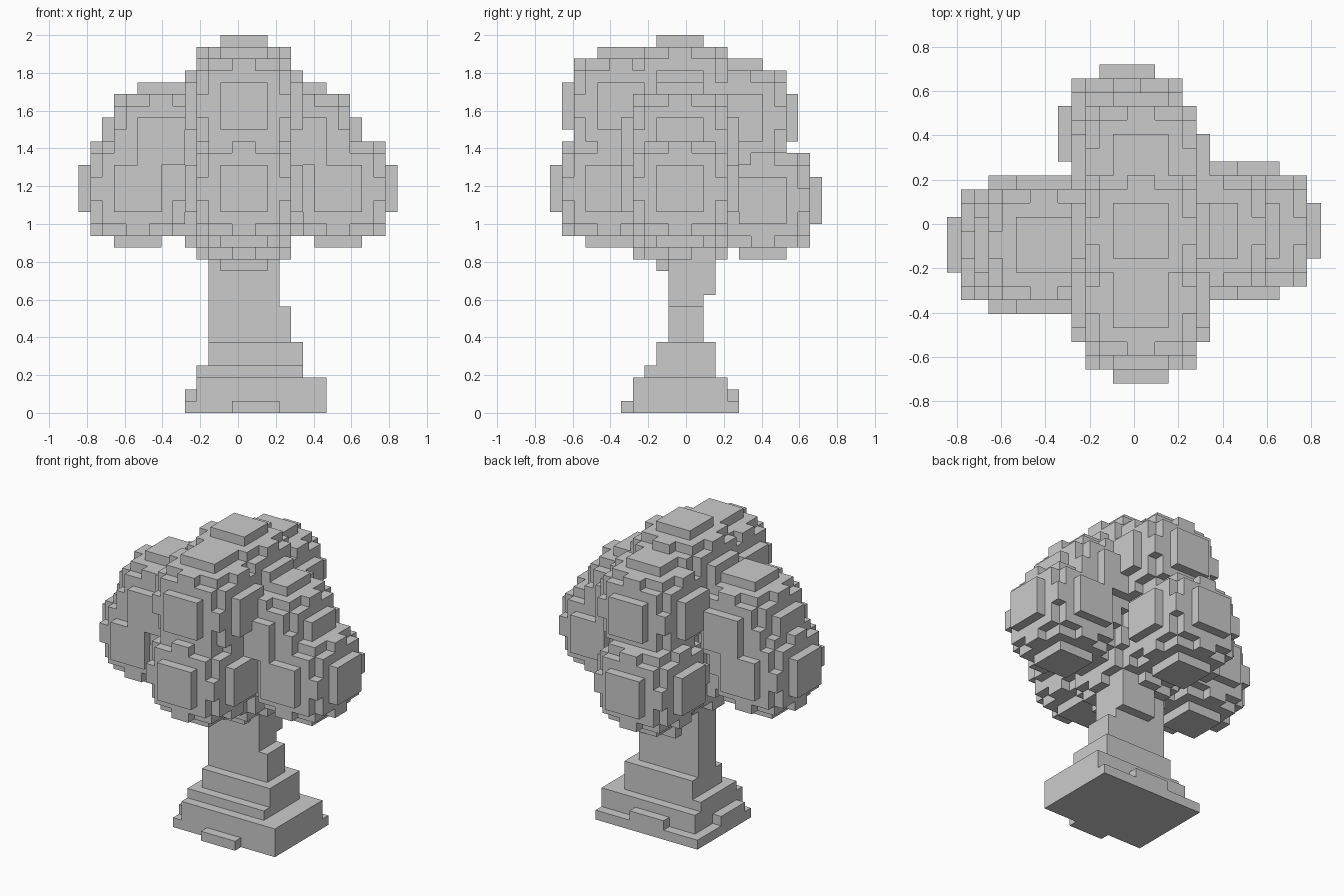
import bpy, bmesh
from math import pi

if "Cube" in bpy.data.objects:
    bpy.data.objects.remove(bpy.data.objects["Cube"])

U = 1 / 16          # block size
R = 5               # leaf ball radius in blocks


def box(x0, x1, y0, y1, z0, z1):
    """Blocks filling a box; x and y limits are half-integers, z limits whole."""
    return {(x, y, z)
            for x in range(int(x0 + 0.5), int(x1 + 0.5))
            for y in range(int(y0 + 0.5), int(y1 + 0.5))
            for z in range(z0, z1)}


def ball(cx, cy, cz):
    """Blocks whose centres lie inside a ball."""
    cells = box(cx - R, cx + R, cy - R, cy + R, cz - R, cz + R)
    return {(x, y, z) for x, y, z in cells
            if (x - cx) ** 2 + (y - cy) ** 2 + (z + 0.5 - cz) ** 2 <= R * R}


def build(name, cells, solid):
    """Skin a block set, leaving out faces buried against any solid block."""
    bm = bmesh.new()
    verts = {}

    def vert(p):
        if p not in verts:
            verts[p] = bm.verts.new(((p[0] - 0.5) * U, (p[1] - 0.5) * U, p[2] * U))
        return verts[p]

    for c in sorted(cells):
        for axis in range(3):
            for side in (0, 1):
                n = list(c)
                n[axis] += 2 * side - 1
                if tuple(n) in solid:
                    continue
                a, b = (axis + 1) % 3, (axis + 2) % 3
                loop = []
                for i, j in ((0, 0), (1, 0), (1, 1), (0, 1)):
                    p = list(c)
                    p[axis] += side
                    p[a] += i
                    p[b] += j
                    loop.append(vert(tuple(p)))
                bm.faces.new(loop if side else loop[::-1])
    # merge coplanar squares into larger flat faces
    bmesh.ops.dissolve_limit(bm, angle_limit=pi / 180, verts=bm.verts, edges=bm.edges)
    mesh = bpy.data.meshes.new(name)
    bm.to_mesh(mesh)
    bm.free()
    bpy.context.collection.objects.link(bpy.data.objects.new(name, mesh))


# Leaf balls: core, crown, front pair, back pair, left pair, right pair
canopy = set()
for centre in ((0.5, -0.5, 17), (0.5, -0.5, 27),
               (0.5, -5.5, 26), (0.5, -6.5, 19),
               (0.5, 4.5, 25), (-0.5, 6.5, 18),
               (-6.5, -1.5, 23), (-8.5, -1.5, 19),
               (5.5, -0.5, 23), (8.5, -0.5, 19)):
    canopy |= ball(*centre)

# Trunk, tapering in steps, with a knot at the back
trunk = box(-3.5, 5.5, -3.5, 2.5, 3, 4)
trunk |= box(-2.5, 5.5, -2.5, 2.5, 4, 6)
trunk |= box(-2.5, 4.5, -1.5, 1.5, 6, 9)
trunk |= box(-2.5, 3.5, -1.5, 1.5, 9, 24)
trunk |= box(-0.5, 3.5, 1.5, 2.5, 10, 24)

# Root base with low ledges on the back, left and front
roots = box(-3.5, 7.5, -4.5, 3.5, 0, 3)
roots |= box(-4.5, 7.5, -4.5, 4.5, 0, 1)
roots |= box(-0.5, 3.5, 3.5, 4.5, 1, 2)
roots |= box(-4.5, -3.5, -3.5, 0.5, 1, 2)
roots |= box(-0.5, 3.5, -5.5, -4.5, 0, 1)

trunk -= canopy
solid = canopy | trunk | roots
build("leaf_canopy", canopy, solid)
build("trunk", trunk, solid)
build("root_base", roots, solid)
